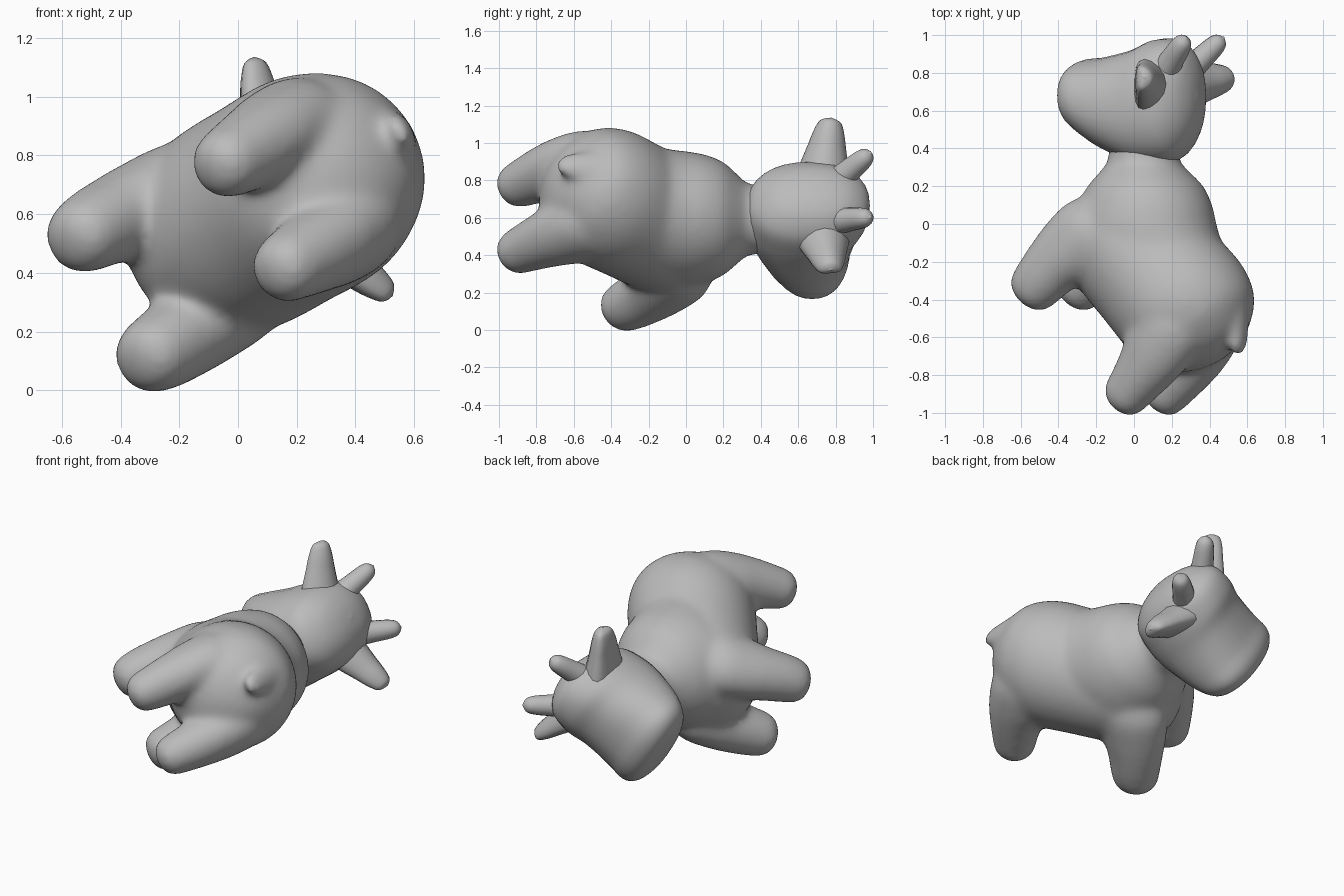
import bpy, bmesh, math
from mathutils import Vector

if "Cube" in bpy.data.objects:
    bpy.data.objects.remove(bpy.data.objects["Cube"], do_unlink=True)

# Axes of the tilted animal: sideways, head axis, neck axis, forward, up
SIDE = Vector((-0.5, 0, 0.866))
CROWN = Vector((0.866, 0, 0.5))
NECK = Vector((0, 1, 0))
FORWARD = (NECK - CROWN).normalized()
UP = (NECK + CROWN).normalized()
ORIGIN = Vector((-0.2425, 0, 0.42))

grey = bpy.data.materials.new("plain grey")
grey.use_nodes = True
grey.diffuse_color = (0.5, 0.5, 0.5, 1)
grey.node_tree.nodes["Principled BSDF"].inputs["Base Color"].default_value = (0.5, 0.5, 0.5, 1)


def catmull(a, b, c, d, t):
    return 0.5 * (2 * b + (c - a) * t + (2 * a - 5 * b + 4 * c - d) * t * t
                  + (3 * b - a - 3 * c + d) * t ** 3)


def loft(bm, origin, along, across, wide, sections, sides=32, steps=4, power=2.0, cup=0.0):
    """Skin rounded sections: (distance, across centre, half wide, half across, wide centre)."""
    rows = []
    last = len(sections) - 1
    for i in range(last):
        quad = [sections[max(0, min(last, i + k))] for k in (-1, 0, 1, 2)]
        rows += [[catmull(*v, s / steps) for v in zip(*quad)] for s in range(steps)]
    rows.append(list(sections[-1]))
    rings = []
    for dist, mid, hw, ha, off in rows:
        ring = []
        for k in range(sides):
            ang = math.tau * k / sides
            c, s = math.cos(ang), math.sin(ang)
            x = math.copysign(abs(c) ** (2 / power), c)
            y = math.copysign(abs(s) ** (2 / power), s)
            p = along * dist + wide * (off + max(hw, 0.004) * x)
            p += across * (mid + max(ha, 0.004) * y - cup * hw * c * c)
            ring.append(bm.verts.new(origin + p))
        rings.append(ring)
    for r1, r2 in zip(rings, rings[1:]):
        for k in range(sides):
            n = (k + 1) % sides
            bm.faces.new((r1[k], r1[n], r2[n], r2[k]))
    bm.faces.new(rings[0])
    bm.faces.new(rings[-1])


def finish(bm, name):
    bmesh.ops.recalc_face_normals(bm, faces=bm.faces)
    mesh = bpy.data.meshes.new(name)
    bm.to_mesh(mesh)
    bm.free()
    mesh.materials.append(grey)
    for p in mesh.polygons:
        p.use_smooth = True
    ob = bpy.data.objects.new(name, mesh)
    bpy.context.collection.objects.link(ob)
    return ob


# Body: barrel, shoulders rising into the neck, legs and tail, fused together
bm = bmesh.new()
barrel = [(-1.075, .13, 0, 0, 0), (-1.05, .13, .13, .13, 0), (-.99, .125, .23, .24, 0),
          (-.9, .12, .315, .325, 0), (-.74, .11, .375, .375, 0), (-.5, .11, .375, .37, 0),
          (-.25, .12, .368, .37, 0), (-.07, .12, .32, .33, 0), (.05, .12, .2, .22, 0),
          (.1, .12, 0, 0, 0)]
loft(bm, ORIGIN, FORWARD, UP, SIDE, barrel)
shoulders = [(-.3, .45, .3, .32, 0), (-.2, .4, .34, .41, 0), (-.1, .36, .352, .41, 0),
             (0, .335, .358, .4, 0), (.1, .345, .34, .365, 0), (.2, .35, .302, .31, 0),
             (.28, .345, .235, .235, 0), (.34, .34, .19, .19, 0), (.46, .34, .185, .185, 0)]
loft(bm, ORIGIN, NECK, CROWN, SIDE, shoulders)
for sign in (-1, 1):
    front_leg = [(-.478, -.1, 0, 0, .235), (-.465, -.1, .07, .075, .235),
                 (-.42, -.1, .118, .128, .235), (-.33, -.1, .138, .148, .236),
                 (-.2, -.1, .15, .168, .23), (-.06, -.115, .165, .2, .215),
                 (.1, -.14, .17, .215, .2), (.22, -.18, .13, .17, .19)]
    rear_leg = [(-.488, -.885, 0, 0, .205), (-.473, -.885, .07, .07, .205),
                (-.425, -.885, .112, .118, .205), (-.33, -.88, .13, .137, .205),
                (-.2, -.865, .147, .165, .205), (-.06, -.83, .165, .205, .2),
                (.1, -.79, .17, .22, .19), (.22, -.76, .13, .17, .18)]
    for leg in (front_leg, rear_leg):
        loft(bm, ORIGIN, UP, FORWARD, SIDE * sign, leg)
tail = [(.145, -1.125, 0, 0, 0), (.16, -1.115, .045, .035, 0), (.21, -1.09, .07, .05, 0),
        (.29, -1.02, .08, .05, 0), (.37, -.95, .05, .04, 0)]
loft(bm, ORIGIN, UP, FORWARD, SIDE, tail)
body = finish(bm, "body")
remesh = body.modifiers.new("fuse", "REMESH")
remesh.mode = "VOXEL"
remesh.voxel_size = 0.018
remesh.use_smooth_shade = True
smooth = body.modifiers.new("blend", "SMOOTH")
smooth.factor = 0.5
smooth.iterations = 24

# Head: broad square muzzle widening into a round skull
bm = bmesh.new()
skull = [(-.085, .685, 0, 0, 0), (-.075, .685, .15, .1, 0), (-.045, .68, .25, .16, 0),
         (.02, .67, .302, .203, 0), (.13, .64, .302, .245, 0), (.3, .625, .283, .3, 0),
         (.42, .645, .27, .33, 0), (.54, .66, .24, .315, 0), (.62, .67, .17, .23, 0),
         (.66, .675, .085, .12, 0), (.672, .675, 0, 0, 0)]
loft(bm, ORIGIN, CROWN, NECK, SIDE, skull, power=2.25, steps=5)
finish(bm, "head")


def limb(name, base, tip, profile, **options):
    """Mirrored pair of tapered shapes from base to tip, given as (side, crown, neck)."""
    for sign, label in ((1, "right"), (-1, "left")):
        a, b = (ORIGIN + SIDE * sign * p[0] + CROWN * p[1] + NECK * p[2] for p in (base, tip))
        along = (b - a).normalized()
        across = along.cross(NECK).normalized()
        if across.dot(CROWN) < 0:
            across = -across
        wide = along.cross(across)
        length = (b - a).length
        bm = bmesh.new()
        loft(bm, a, along, across, wide,
             [(t * length, 0, w, h, 0) for t, w, h in profile], **options)
        finish(bm, label + "_" + name)


# Horns and cupped ears
limb("horn", (.12, .53, .8), (.2, .715, .99),
     [(0, .075, .075), (.4, .064, .064), (.75, .055, .055), (.92, .038, .038), (1, 0, 0)], sides=16)
limb("ear", (.2, .5, .735), (.47, .615, .775),
     [(0, .14, .09), (.2, .125, .08), (.45, .105, .068), (.7, .086, .058),
      (.9, .064, .042), (.97, .038, .022), (1, 0, 0)], sides=16, cup=.25)
